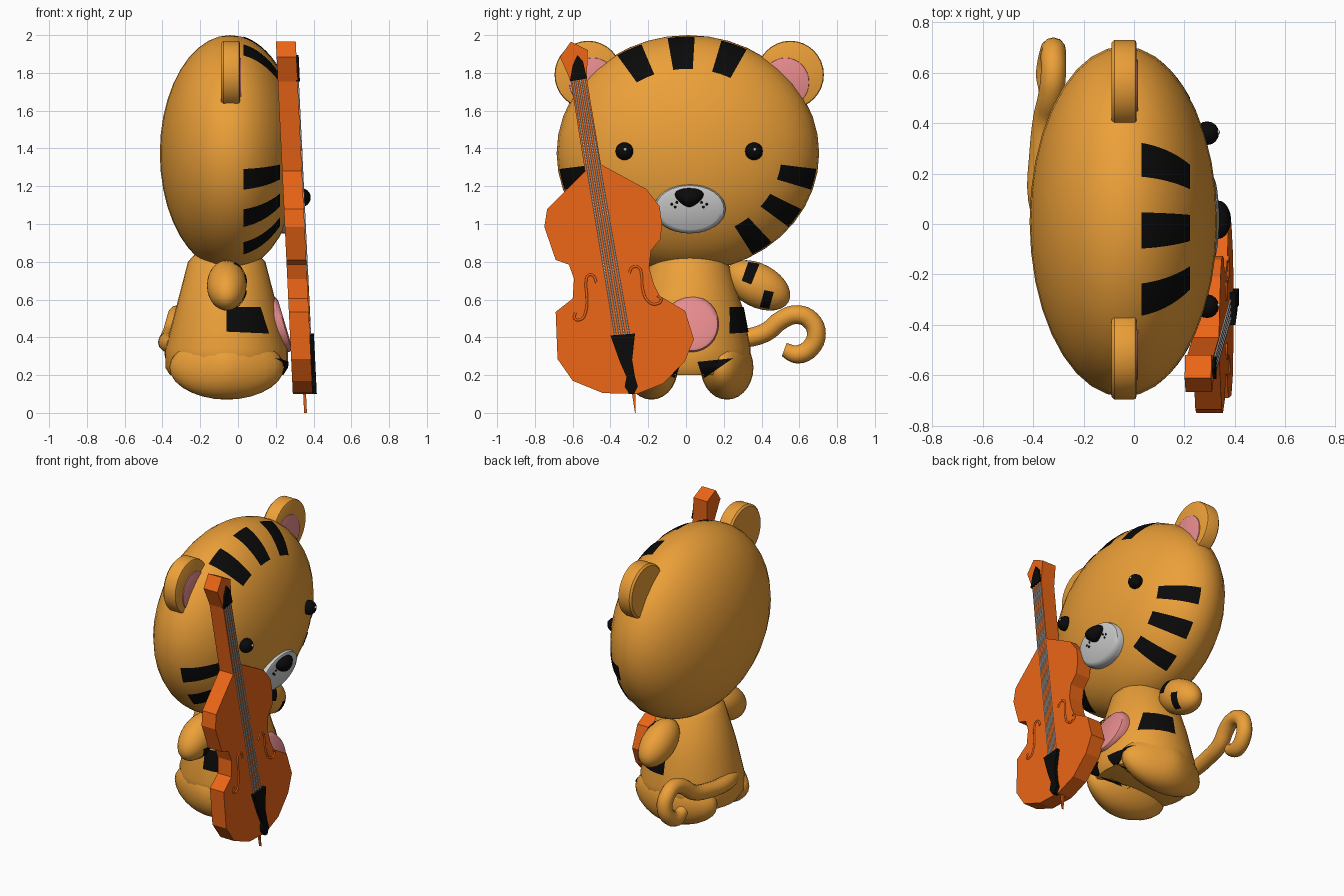
import bpy, bmesh, math
from mathutils import Vector, Matrix
from mathutils.bvhtree import BVHTree

if "Cube" in bpy.data.objects:
    bpy.data.objects.remove(bpy.data.objects["Cube"])

C = 0.017  # y of the animal's mirror plane (it looks along +x)


def material(name, rgb):
    m = bpy.data.materials.new(name)
    m.diffuse_color = (*rgb, 1)
    m.use_nodes = True
    m.node_tree.nodes["Principled BSDF"].inputs["Base Color"].default_value = m.diffuse_color
    return m


FUR = material("fur", (0.84, 0.35, 0.04))
BLACK = material("black", (0.003, 0.003, 0.003))
PINK = material("pink", (0.80, 0.26, 0.27))
WOOD = material("orange_wood", (0.83, 0.13, 0.008))


def finish(name, bm, mat=None, angle=40):
    bmesh.ops.recalc_face_normals(bm, faces=bm.faces)
    me = bpy.data.meshes.new(name)
    for f in bm.faces:
        f.smooth = angle > 0
    bm.to_mesh(me)
    bm.free()
    if angle:
        me.set_sharp_from_angle(angle=math.radians(angle))
    ob = bpy.data.objects.new(name, me)
    bpy.context.collection.objects.link(ob)
    if mat:
        me.materials.append(mat)
    return ob


def ellipsoid(name, centre, radii, mat=None, rot=(0, 'X'), seg=24, rings=14):
    bm = bmesh.new()
    bmesh.ops.create_uvsphere(bm, u_segments=seg, v_segments=rings, radius=1)
    m = Matrix.Translation(centre) @ Matrix.Rotation(math.radians(rot[0]), 4, rot[1]) @ Matrix.Diagonal((*radii, 1))
    bm.transform(m)
    return finish(name, bm, mat, 60)


def disc(name, x0, x1, y, z, ry, rz, mat=None, bevel=0.012, lean=0.0):
    """Elliptical disc facing +x with rounded rims; lean shifts x with height."""
    bm = bmesh.new()
    rings = [(x0, 1 - bevel / ry), (x0 + bevel, 1), (x1 - bevel, 1), (x1 - bevel * 0.3, 1 - bevel * 0.3 / ry), (x1, 1 - bevel / ry)]
    loops = []
    for x, k in rings:
        ring = []
        for t in range(32):
            a = t * math.tau / 32
            dz = k * rz * math.sin(a)
            ring.append(bm.verts.new((x + lean * dz, y + k * ry * math.cos(a), z + dz)))
        loops.append(ring)
    skin(bm, loops)
    return finish(name, bm, mat)


def skin(bm, loops):
    for a, b in zip(loops, loops[1:]):
        for i in range(len(a)):
            j = (i + 1) % len(a)
            bm.faces.new((a[i], a[j], b[j], b[i]))
    bm.faces.new(loops[0])
    bm.faces.new(loops[-1])


def slab(name, outline, front, depth, mat):
    """Extruded (y, z) outline lying in the leaning plane of the instrument."""
    bm = bmesh.new()
    loops = [[bm.verts.new((0.40 - 0.048 * z + off, y, z)) for y, z in outline] for off in (front, front - depth)]
    skin(bm, loops)
    return finish(name, bm, mat, 0)


def tube(name, pts, radius, mat=None, res=4, taper_end=1.0):
    cu = bpy.data.curves.new(name, 'CURVE')
    cu.dimensions = '3D'
    cu.bevel_depth, cu.bevel_resolution, cu.resolution_u = radius, res, 4
    cu.use_fill_caps = True
    sp = cu.splines.new('BEZIER')
    sp.bezier_points.add(len(pts) - 1)
    for p, co in zip(sp.bezier_points, pts):
        p.co = co
        p.handle_left_type = p.handle_right_type = 'AUTO'
    sp.bezier_points[-1].radius = taper_end
    ob = bpy.data.objects.new(name, cu)
    bpy.context.collection.objects.link(ob)
    if mat:
        cu.materials.append(mat)
    return ob


def patch(name, point, n=8):
    """Grid surface from point(u, v)."""
    bm = bmesh.new()
    g = [[bm.verts.new(point(i / n, j / n)) for j in range(n + 1)] for i in range(n + 1)]
    for i in range(n):
        for j in range(n):
            bm.faces.new((g[i][j], g[i + 1][j], g[i + 1][j + 1], g[i][j + 1]))
    return finish(name, bm, BLACK)


def decal(name, targets, quad, to3d, ray):
    """Lay a flat quad onto the targets by casting rays along one axis."""
    verts, faces = [], []
    for ob in targets:
        base = len(verts)
        verts += [v.co.copy() for v in ob.data.vertices]
        faces += [[base + i for i in p.vertices] for p in ob.data.polygons]
    tree = BVHTree.FromPolygons(verts, faces)
    a, b, c, d = [Vector(q) for q in quad]
    ray = Vector(ray)

    def point(u, v):
        s = to3d(a.lerp(b, u).lerp(d.lerp(c, u), v))
        hit, nor, _, _ = tree.ray_cast(s - ray * 2, ray)
        if hit is None:
            hit, nor, _, _ = tree.find_nearest(s)
        return hit - ray * 0.006
    return patch(name, point, 12)


# Head
HC, HR = Vector((-0.042, 0.01, 1.375)), Vector((0.372, 0.695, 0.625))
ellipsoid("head", HC, HR, FUR, seg=36, rings=20)


def head_stripe(name, deg, half):
    def point(u, v):
        x = 0.03 + 0.19 * u
        r = math.sqrt(1 - ((x - HC.x) / HR.x) ** 2)
        t = math.radians(deg + half * (2 * v - 1))
        return HC + Vector((x - HC.x, HR.y * r * math.cos(t), HR.z * r * math.sin(t))) * 1.006
    patch(name, point)


for deg in (69, 93, 117):
    head_stripe("crown_stripe", deg, 6)
for deg in (-13, -34, -55):
    head_stripe("cheek_stripe", deg, 5.2)
    head_stripe("cheek_stripe", 180 - deg, 5.2)

# Face
disc("muzzle", 0.20, 0.315, 0.02, 1.08, 0.19, 0.13, None, 0.03, 0.2)
bm = bmesh.new()
bmesh.ops.create_uvsphere(bm, u_segments=20, v_segments=12, radius=1)
for v in bm.verts:  # narrow the nose towards its base
    v.co = (0.335 + 0.05 * v.co.x, C + 0.095 * v.co.y * (0.75 + 0.3 * v.co.z), 1.14 + 0.05 * v.co.z)
finish("nose", bm, BLACK)

# Body: round cone with two leg lobes below
bm = bmesh.new()
rings = [(0.20, 0.30, 0.28), (0.24, 0.325, 0.325), (0.34, 0.325, 0.325), (0.55, 0.27, 0.285), (0.80, 0.205, 0.205), (0.86, 0.15, 0.15)]
skin(bm, [[bm.verts.new((-0.06 + rx * math.cos(k * math.tau / 32), C + ry * math.sin(k * math.tau / 32), z))
           for k in range(32)] for z, rx, ry in rings])
body = finish("body", bm, FUR, 50)
disc("belly_patch", 0.16, 0.25, 0.03, 0.47, 0.145, 0.148, PINK, 0.025, -0.3)

# Paired parts
for s in (-1, 1):
    def at(x, dy, z):
        return (x, C + s * dy, z)
    disc("ear", -0.09, 0.01, C + s * 0.535, 1.79, 0.178, 0.18, FUR)
    disc("inner_ear", -0.02, 0.016, C + s * 0.51, 1.75, 0.125, 0.13, PINK, 0.004)
    ellipsoid("eye", at(0.29, 0.343, 1.385), (0.047,) * 3, BLACK, seg=16, rings=10)
    ellipsoid("eye_glint", (0.333, C + s * 0.343 + 0.004, 1.395), (0.009,) * 3, seg=8, rings=6)
    for dy, z in ((0.065, 1.115), (0.092, 1.105), (0.075, 1.09)):
        ellipsoid("whisker_dot", at(0.315 + 0.2 * (z - 1.08), dy, z), (0.007,) * 3, BLACK, seg=8, rings=6)
    leg = ellipsoid("leg", at(-0.06, 0.2, 0.24), (0.35, 0.14, 0.17), FUR)
    for v in leg.data.vertices:  # follow the round plan of the body
        v.co.x = -0.06 + (v.co.x + 0.06) * math.sqrt(1 - ((v.co.y - C) / 0.37) ** 2)
    arm = ellipsoid("arm", at(-0.06, 0.363, 0.675), (0.105, 0.185, 0.115), FUR, (-28 * s, 'X'))

    def front(p):
        return Vector((0, C + s * (p.x - C), p.y))

    def side(p):
        return Vector((p.x, C, p.y))
    decal("arm_stripe", [arm], [(.33, .80), (.39, .79), (.345, .68), (.295, .70)], front, (-1, 0, 0))
    decal("wrist_stripe", [arm], [(.415, .65), (.465, .64), (.44, .55), (.39, .56)], front, (-1, 0, 0))
    decal("flank_stripe", [body], [(-.06, .56), (.12, .56), (.165, .42), (-.06, .43)], side, (0, -s, 0))
    decal("hip_stripe", [body, leg], [(.06, .27), (.25, .29), (.17, .235), (.09, .18)], front, (-1, 0, 0))

# Tail: from the middle of the back to a curl at one side
tube("tail", [(-0.33, -0.03, 0.36), (-0.37, 0.1, 0.37), (-0.365, 0.28, 0.39), (-0.35, 0.42, 0.425), (-0.33, 0.51, 0.495),
              (-0.32, 0.59, 0.52), (-0.32, 0.66, 0.49), (-0.32, 0.69, 0.42), (-0.33, 0.66, 0.345),
              (-0.34, 0.59, 0.31), (-0.34, 0.52, 0.335)], 0.05, FUR, 4, 0.75)

# String instrument: body, neck and scroll in one outline
slab("instrument_body", [
    (-.61, 1.965), (-.52, 1.92), (-.525, 1.77), (-.45, 1.315), (-.21, 1.185), (-.14, 1.095), (-.127, 1.0),
    (-.135, .92), (-.185, .86), (-.195, .77), (-.17, .68), (-.14, .62), (-.005, .54), (.042, .39), (-.005, .275),
    (-.12, .155), (-.26, .10), (-.44, .105), (-.60, .17), (-.68, .285), (-.69, .535), (-.60, .605), (-.593, .71),
    (-.62, .785), (-.69, .81), (-.75, .985), (-.735, 1.08), (-.535, 1.28), (-.61, 1.755), (-.667, 1.885)],
    0, 0.105, WOOD)
slab("string_nut", [(-.575, 1.895), (-.545, 1.86), (-.525, 1.77), (-.615, 1.755), (-.60, 1.84)], 0.012, 0.02, BLACK)
slab("tailpiece", [(-.40, .41), (-.27, .42), (-.285, .28), (-.27, .19), (-.255, .14), (-.275, .10), (-.30, .10),
                   (-.325, .14), (-.315, .19), (-.35, .27)], 0.022, 0.04, BLACK)
slab("end_spike", [(-.287, .11), (-.268, .11), (-.266, 0.0), (-.27, 0.0)], -0.035, 0.015, WOOD)

# Strings
for k in range(4):
    y0, y1 = -.60 + .02 * k, -.372 + .024 * k
    tube("string", [(0.402 - 0.048 * z, y, z) for y, z in ((y0, 1.77), (y1, .40))], 0.005, None, 1)

# Sound holes
for pts in ([(-.475, .69), (-.49, .725), (-.515, .73), (-.53, .69), (-.525, .62), (-.53, .54), (-.555, .495), (-.59, .5), (-.585, .53)],
            [(-.30, .74), (-.285, .77), (-.25, .77), (-.235, .73), (-.23, .66), (-.20, .59), (-.16, .575), (-.13, .60), (-.15, .62)]):
    tube("sound_hole", [(0.40 - 0.048 * z, y, z) for y, z in pts], 0.007, WOOD, 1)
